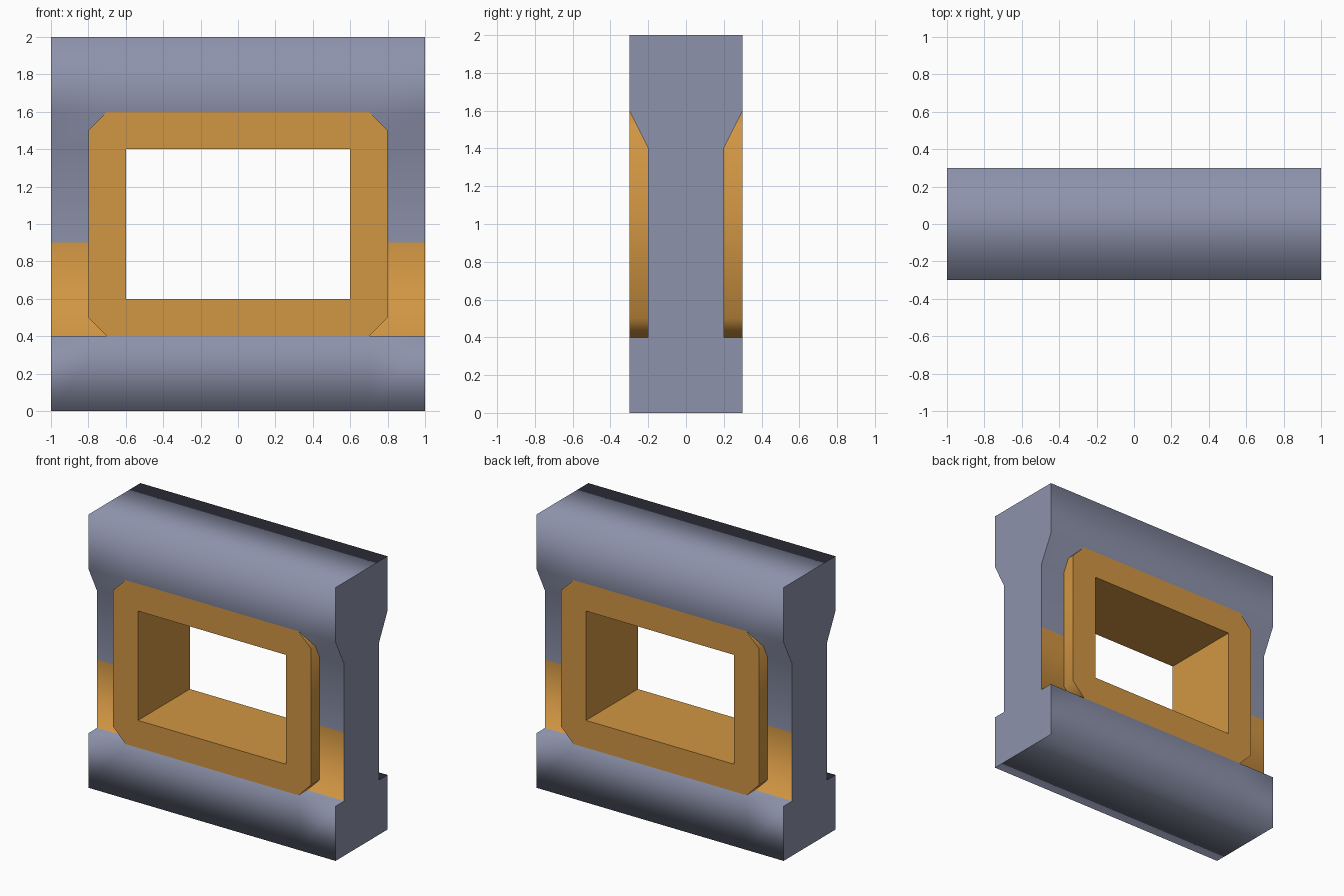
import bpy, bmesh, math

if "Cube" in bpy.data.objects:
    bpy.data.objects.remove(bpy.data.objects["Cube"])


def material(name, rgb):
    m = bpy.data.materials.new(name)
    m.diffuse_color = (*rgb, 1)
    m.use_nodes = True
    m.node_tree.nodes["Principled BSDF"].inputs["Base Color"].default_value = m.diffuse_color
    return m


stone = material("blue_grey", (0.27, 0.29, 0.41))
wood = material("orange", (0.64, 0.305, 0.056))


def finish(name, bm, mats):
    bmesh.ops.recalc_face_normals(bm, faces=bm.faces)
    me = bpy.data.meshes.new(name)
    bm.to_mesh(me)
    bm.free()
    for m in mats:
        me.materials.append(m)
    ob = bpy.data.objects.new(name, me)
    bpy.context.collection.objects.link(ob)
    return ob


# Wall: side profile carried along x, left open behind the window frame
half = [(.3, 0), (.3, .4), (.2, .4), (.2, .9), (.2, 1.4), (.3, 1.6), (.3, 2)]
profile = [(-y, z) for y, z in half] + half[::-1]
bm = bmesh.new()
rings = [[bm.verts.new((x, y, z)) for y, z in profile] for x in (-1, -.7, .7, 1)]
n = len(profile)
for s in range(3):
    for i in range(n):
        j = (i + 1) % n
        lo, hi = sorted((profile[i][1], profile[j][1]))
        if s == 1 and lo >= .4 and hi <= 1.6:
            continue
        f = bm.faces.new((rings[s][i], rings[s][j], rings[s + 1][j], rings[s + 1][i]))
        f.smooth = True
        f.material_index = int(lo == .4 and hi == .9)   # painted lower band
bm.faces.new(rings[0])
bm.faces.new(rings[3])
# only the bend at the top of the slope is soft
for e in bm.edges:
    if len(e.link_faces) == 2 and e.calc_face_angle() > 0.1:
        e.smooth = all(abs(v.co.z - 1.6) < 1e-4 for v in e.verts)
finish("wall", bm, [stone, wood])

# Window frame: chamfered outline around a rectangular opening, through the wall
outer = [(.7, 1.6), (.8, 1.5), (.8, .5), (.7, .4), (-.7, .4), (-.8, .5), (-.8, 1.5), (-.7, 1.6)]
inner = [(.6, 1.4), (.6, .6), (-.6, .6), (-.6, 1.4)]
bm = bmesh.new()
sides = []
for y in (-.3, .3):
    o = [bm.verts.new((x, y, z)) for x, z in outer]
    c = [bm.verts.new((x, y, z)) for x, z in inner]
    sides.append((o, c))
    for k in range(4):
        bm.faces.new((o[2 * k], o[2 * k + 1], c[k]))
        bm.faces.new((o[2 * k + 1], o[(2 * k + 2) % 8], c[(k + 1) % 4], c[k]))
for a, b in zip(*sides):
    for i in range(len(a)):
        j = (i + 1) % len(a)
        bm.faces.new((a[i], a[j], b[j], b[i]))
frame = finish("window_frame", bm, [wood])
bpy.context.view_layer.objects.active = frame
frame.select_set(True)
bpy.ops.object.shade_smooth_by_angle(angle=math.radians(60))
